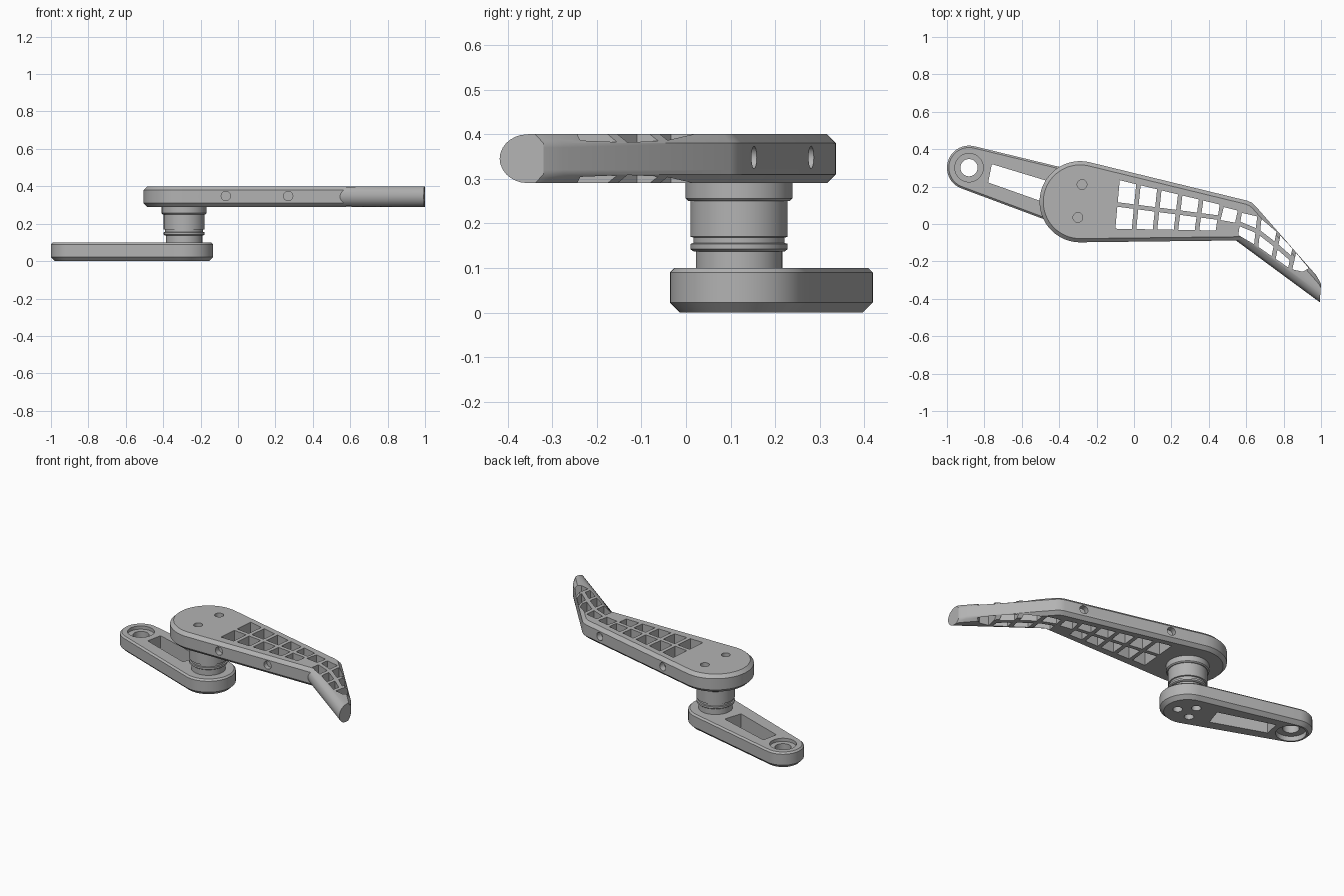
import bpy, bmesh, math
from mathutils import Vector

cube = bpy.data.objects.get("Cube")
if cube:
    bpy.data.objects.remove(cube, do_unlink=True)

grey = bpy.data.materials.new("machined_grey")
grey.use_nodes = True
grey.diffuse_color = (0.45, 0.45, 0.45, 1)
grey.node_tree.nodes["Principled BSDF"].inputs["Base Color"].default_value = (0.45, 0.45, 0.45, 1)

UP = Vector((0, 0, 1))


def loft(bm, rings):
    """Closed solid through a stack of equally long point rings."""
    vs = [[bm.verts.new(p) for p in ring] for ring in rings]
    n = len(vs[0])
    for a, b in zip(vs, vs[1:]):
        for i in range(n):
            j = (i + 1) % n
            bm.faces.new((a[i], a[j], b[j], b[i]))
    bm.faces.new(vs[0][::-1])
    bm.faces.new(vs[-1])


def lathe(bm, origin, axis, profile, n=48):
    """Revolve (radius, height) pairs around an axis."""
    turn = Vector(axis).to_track_quat('Z', 'Y')
    angles = [2 * math.pi * i / n for i in range(n)]
    loft(bm, [[Vector(origin) + turn @ Vector((r * math.cos(a), r * math.sin(a), h)) for a in angles]
              for r, h in profile])


def make(name, bm):
    bmesh.ops.recalc_face_normals(bm, faces=bm.faces)
    mesh = bpy.data.meshes.new(name)
    bm.to_mesh(mesh)
    bm.free()
    mesh.materials.append(grey)
    ob = bpy.data.objects.new(name, mesh)
    bpy.context.collection.objects.link(ob)
    return ob


def cut(ob, bm):
    """Subtract the cutter and bake the result."""
    cutter = make(ob.name + "_cutter", bm)
    cutter.hide_render = True
    mod = ob.modifiers.new("cut", 'BOOLEAN')
    mod.operation, mod.solver, mod.object = 'DIFFERENCE', 'EXACT', cutter
    graph = bpy.context.evaluated_depsgraph_get()
    baked = bpy.data.meshes.new_from_object(ob.evaluated_get(graph))
    ob.modifiers.clear()
    ob.data = baked
    bpy.data.objects.remove(cutter, do_unlink=True)


def smooth(ob):
    bpy.ops.object.select_all(action='DESELECT')
    ob.select_set(True)
    bpy.context.view_layer.objects.active = ob
    bpy.ops.object.shade_smooth_by_angle(angle=math.radians(28))


def arc(c, r, start, end, n):
    return [Vector((c[0] + r * math.cos(a), c[1] + r * math.sin(a)))
            for a in (start + (end - start) * i / n for i in range(n + 1))]


def inset(outline, amounts, z):
    """Move each edge inward by its own amount, mitring the corners."""
    n = len(outline)
    normals = []
    for i in range(n):
        d = (outline[(i + 1) % n] - outline[i]).normalized()
        normals.append(Vector((-d.y, d.x)))
    ring = []
    for i in range(n):
        a, b, s, t = normals[i - 1], normals[i], amounts[i - 1], amounts[i]
        det = a.x * b.y - a.y * b.x
        if abs(det) < 1e-4:
            move = b * t
        else:
            move = Vector(((s * b.y - t * a.y) / det, (a.x * t - b.x * s) / det))
        p = outline[i] + move
        ring.append(Vector((p.x, p.y, z)))
    return ring


hub = Vector((-0.288, 0.119))
eye = Vector((-0.882, 0.301))

# Lower arm: tapered link around hub and eye, chamfered rims
span = eye - hub
phi = math.atan2(span.y, span.x)
tan = math.acos((0.155 - 0.118) / span.length)
outline = (arc(hub, 0.155, phi + tan, phi - tan + 2 * math.pi, 40)
           + arc(eye, 0.118, phi - tan, phi + tan, 32))
bm = bmesh.new()
loft(bm, [inset(outline, [c] * len(outline), z)
          for z, c in ((0, 0.022), (0.022, 0), (0.09, 0), (0.1, 0.01))])
lower_arm = make("lower_arm", bm)

# Lower arm openings: stepped eye bore, long slot, three screw holes
bm = bmesh.new()
lathe(bm, (eye.x, eye.y, 0), UP,
      ((0.085, -0.05), (0.085, 0.03), (0.046, 0.03), (0.046, 0.08), (0.076, 0.08), (0.076, 0.2)))
slot = ((-0.76, 0.32), (-0.78, 0.222), (-0.455, 0.107), (-0.42, 0.217))
loft(bm, [[Vector((x, y, z)) for x, y in slot] for z in (-0.1, 0.2)])
for k in range(3):
    p = hub + 0.06 * Vector((math.cos(phi + math.pi + k * math.tau / 3),
                             math.sin(phi + math.pi + k * math.tau / 3)))
    lathe(bm, (p.x, p.y, 0), UP, ((0.027, -0.05), (0.027, 0.04)), 24)
cut(lower_arm, bm)
smooth(lower_arm)

# Pivot shaft with ring, groove and collar
bm = bmesh.new()
lathe(bm, (hub.x, hub.y, 0), UP,
      ((0.097, 0.095), (0.097, 0.137), (0.102, 0.137), (0.109, 0.142), (0.109, 0.154), (0.102, 0.156),
       (0.102, 0.168), (0.109, 0.17), (0.109, 0.25), (0.114, 0.25), (0.12, 0.256), (0.12, 0.295)), 64)
smooth(make("pivot_shaft", bm))

# Upper arm: round head, straight body and bent handle
MID, HALF = 0.345, 0.055
outline = arc(hub, 0.217, math.radians(76.3), math.radians(270), 44)
head = len(outline)
outline += [Vector(p) for p in ((0.545, -0.088), (0.993, -0.418), (1.0, -0.32), (0.975, -0.275),
                                (0.647, 0.099), (0.628, 0.115), (0.604, 0.125))]


def edge_insets(dz):
    chamfer = max(0, abs(dz) - 0.035)
    rounded = HALF - math.sqrt(max(0, HALF ** 2 - dz ** 2))
    # Handle underside is fully rounded, tip is flat, the rest chamfered
    return [chamfer] * head + [rounded, 0, chamfer / 2] + [chamfer] * 4


steps = [0.012, 0.025, 0.035, 0.043, 0.049, 0.053, HALF]
levels = [-s for s in reversed(steps)] + [0] + steps
bm = bmesh.new()
loft(bm, [inset(outline, edge_insets(dz), MID + dz) for dz in levels])
upper_arm = make("upper_arm", bm)


def lattice(bm, ribs, rows, gap=0.012):
    """Through pockets between successive ribs, each rib an (outer, inner) pair."""
    for (o1, i1), (o2, i2) in zip(ribs, ribs[1:]):
        for r in range(rows):
            f, g = r / rows, (r + 1) / rows
            quad = [i1.lerp(o1, f), i2.lerp(o2, f), i2.lerp(o2, g), i1.lerp(o1, g)]
            loft(bm, [inset(quad, [gap] * 4, z) for z in (0.2, 0.5)])


def pairs(*ribs):
    return [(Vector(o), Vector(i)) for o, i in ribs]


# Lattice pockets of the body and the handle
bm = bmesh.new()
first, last = pairs(((-0.087, 0.249), (-0.113, -0.037)), ((0.472, 0.113), (0.447, -0.047)))
lattice(bm, [(first[0].lerp(last[0], k / 5), first[1].lerp(last[1], k / 5)) for k in range(6)], 2)
lattice(bm, pairs(((0.472, 0.104), (0.449, 0.012)), ((0.568, 0.08), (0.549, -0.005))), 1, 0.011)
bend = pairs(((0.567, 0.074), (0.544, -0.065)), ((0.672, 0.05), (0.652, -0.128)),
             ((0.775, -0.037), (0.744, -0.192)), ((0.86, -0.128), (0.832, -0.252)),
             ((0.952, -0.24), (0.905, -0.268)))
lattice(bm, bend[:4], 2)
lattice(bm, bend[3:], 1)

# Blind holes on the head and along both long sides
for x, y in ((-0.278, 0.211), (-0.3, 0.035)):
    lathe(bm, (x, y, 0.4), UP, ((0.026, -0.05), (0.026, 0.05)), 24)
for x in (-0.065, 0.268):
    lathe(bm, (x, -0.092, 0.348), (0, 1, 0), ((0.025, -0.05), (0.025, 0.03)), 24)
for x, y in ((-0.035, 0.281), (0.49, 0.153)):
    lathe(bm, (x, y, 0.348), (-0.237, -0.971, 0), ((0.025, -0.05), (0.025, 0.035)), 24)
cut(upper_arm, bm)
smooth(upper_arm)
